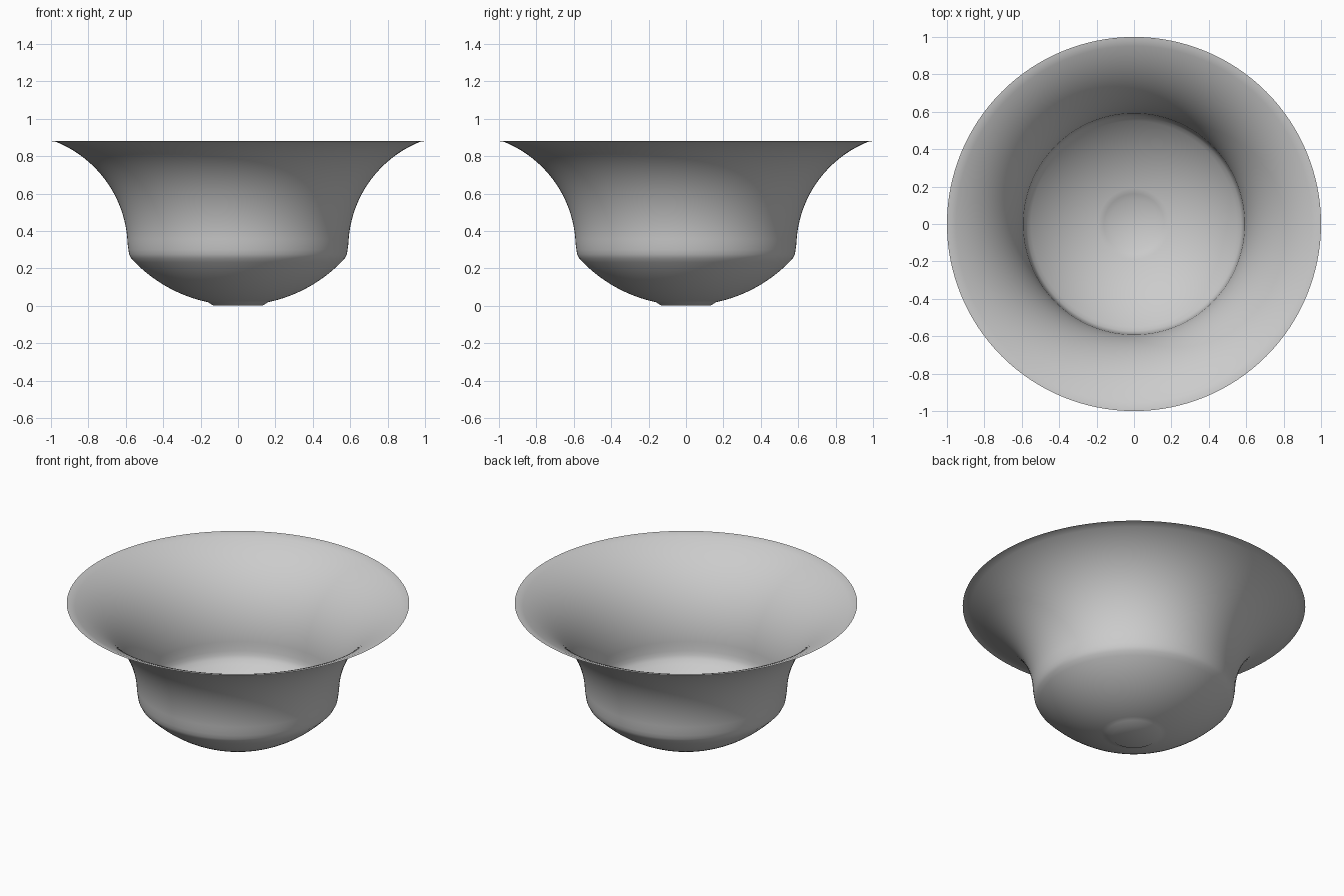
import bpy, bmesh, math

cube = bpy.data.objects.get("Cube")
if cube:
    bpy.data.objects.remove(cube, do_unlink=True)

# Plain grey material
grey = bpy.data.materials.new("plain_grey")
grey.use_nodes = True
colour = (0.6, 0.6, 0.6, 1)
grey.diffuse_color = colour
grey.node_tree.nodes["Principled BSDF"].inputs["Base Color"].default_value = colour

SEGMENTS = 128


def arc(cx, cz, radius, start, end, steps):
    """Points of a circular arc in the x-z plane, angles in degrees."""
    angles = [math.radians(start + (end - start) * i / steps) for i in range(steps + 1)]
    return [(cx + radius * math.cos(a), cz + radius * math.sin(a)) for a in angles]


# Profile: flat foot, round base, short shoulder, flared wall
profile = [(0, 0), (0.13, 0)]
profile += arc(0, 0.777, 0.775, -78, -42.5, 16)
profile += [(0.582, 0.275), (0.586, 0.3)]
profile += arc(1.2, 0.31, 0.61, 178, 109.1, 28)
profile[-1] = (1.0, 0.88)

# Revolve the profile into a thin open sheet
bm = bmesh.new()
verts = [bm.verts.new((x, 0, z)) for x, z in profile]
edges = [bm.edges.new(pair) for pair in zip(verts, verts[1:])]
bmesh.ops.spin(bm, geom=verts + edges, axis=(0, 0, 1), cent=(0, 0, 0),
               angle=math.tau, steps=SEGMENTS, use_merge=True)
bmesh.ops.remove_doubles(bm, verts=bm.verts, dist=0.0001)
bmesh.ops.recalc_face_normals(bm, faces=bm.faces)
mesh = bpy.data.meshes.new("flared_bowl")
bm.to_mesh(mesh)
bm.free()
mesh.materials.append(grey)

bowl = bpy.data.objects.new("flared_bowl", mesh)
bpy.context.collection.objects.link(bowl)
bpy.context.view_layer.objects.active = bowl
bowl.select_set(True)
bpy.ops.object.shade_smooth_by_angle(angle=math.radians(50))
